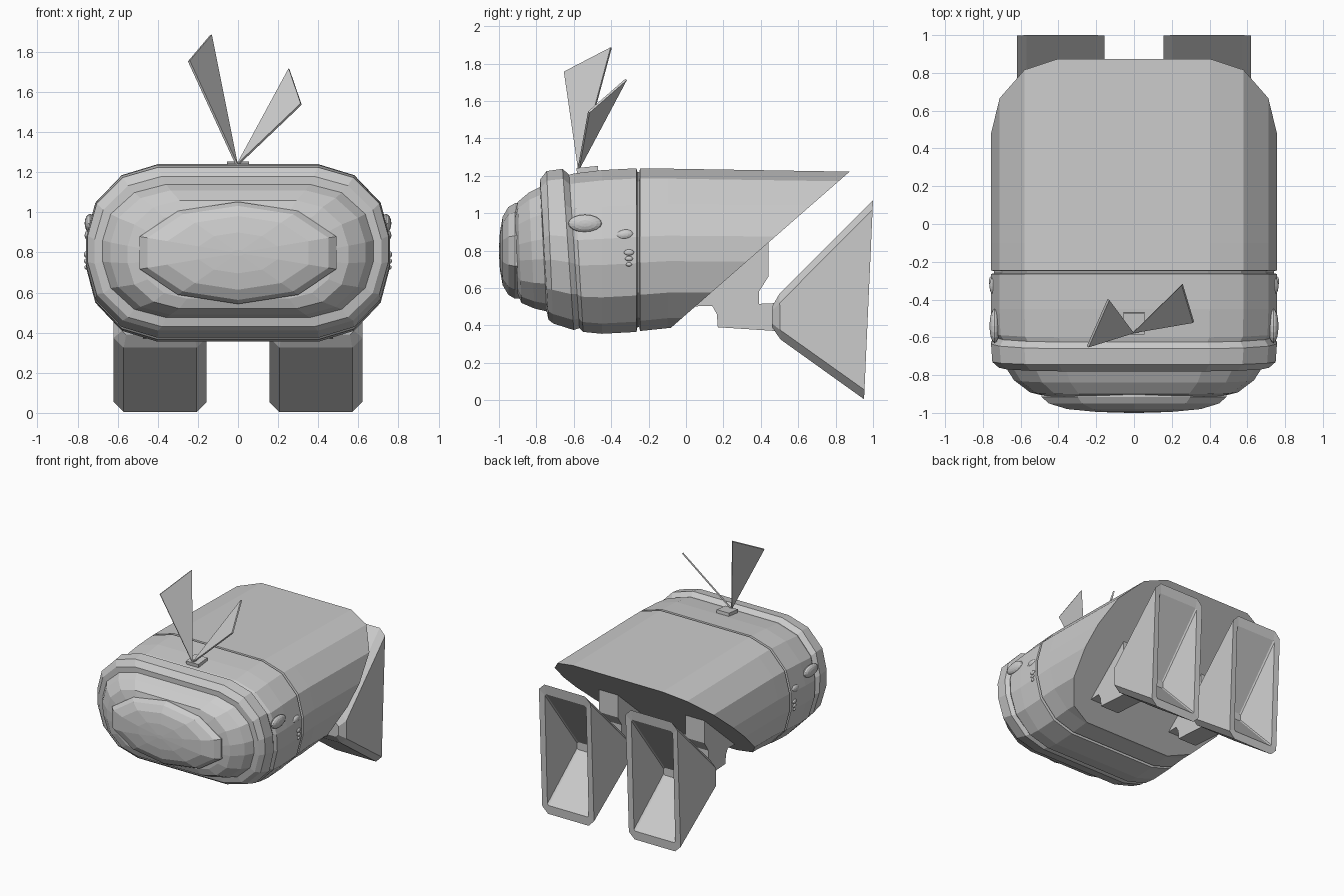
import bpy, bmesh
from mathutils import Matrix, Vector

if "Cube" in bpy.data.objects:
    bpy.data.objects.remove(bpy.data.objects["Cube"])


def finish(name, bm):
    bmesh.ops.recalc_face_normals(bm, faces=bm.faces)
    mesh = bpy.data.meshes.new(name)
    bm.to_mesh(mesh)
    bm.free()
    obj = bpy.data.objects.new(name, mesh)
    bpy.context.collection.objects.link(obj)
    return obj


def loft(rings):
    """Skin closed rings of points and cap both ends."""
    bm = bmesh.new()
    loops = [[bm.verts.new(p) for p in r] for r in rings]
    n = len(loops[0])
    for a, b in zip(loops, loops[1:]):
        for i in range(n):
            j = (i + 1) % n
            bm.faces.new((a[i], a[j], b[j], b[i]))
    bm.faces.new(loops[0])
    bm.faces.new(loops[-1])
    return bm


def section(profile, y_top, y_bot, z_top, z_bot, w, cx=0):
    """Place a unit xz profile, leaning from y_bot to y_top."""
    out = []
    for x, z in profile:
        t = (z + 1) / 2
        out.append((cx + x * w, y_bot + (y_top - y_bot) * t, z_bot + (z_top - z_bot) * t))
    return out


def mirrored(quarter):
    right = quarter + [(x, -z) for x, z in reversed(quarter)]
    return right + [(-x, z) for x, z in reversed(right)]


HULL = mirrored([(.53, 1), (.766, .875), (.94, .555), (1, .16)])

# Rear hull, sliced off on a slant
bm = loft([section(HULL, *s) for s in [
    (-.25, -.25, 1.22, .39, .74), (-.245, -.245, 1.24, .37, .757),
    (-.1, -.1, 1.238, .385, .757), (1.1, 1.1, 1.218, .39, .757)]])
cut = bmesh.ops.bisect_plane(bm, geom=bm.verts[:] + bm.edges[:] + bm.faces[:],
                             plane_co=(0, .875, 1.222), plane_no=(0, .83, -.95),
                             clear_outer=True)
bmesh.ops.contextual_create(bm, geom=[e for e in cut["geom_cut"]
                                      if isinstance(e, bmesh.types.BMEdge)])
finish("rear_hull", bm)

# Front hull with collar lip and stepped nose
finish("front_hull", loft([section(HULL, *s) for s in [
    (-.245, -.245, 1.22, .39, .74), (-.26, -.26, 1.22, .39, .74),
    (-.265, -.265, 1.24, .365, .757), (-.45, -.45, 1.23, .355, .757),
    (-.60, -.55, 1.212, .365, .752), (-.625, -.57, 1.205, .385, .735),
    (-.66, -.60, 1.237, .375, .757), (-.745, -.71, 1.225, .41, .75),
    (-.78, -.735, 1.18, .43, .715), (-.78, -.745, 1.14, .475, .675),
    (-.84, -.81, 1.11, .49, .635), (-.90, -.88, 1.06, .52, .55),
    (-.915, -.90, 1.0, .57, .48)]]))

# Faceted nose dome
right = [(.61, .82), (1, .32), (1, -.32), (.61, -.82)]
NOSE = [(0, 1)] + right + [(0, -1)] + [(-x, z) for x, z in reversed(right)]
finish("nose_dome", loft([section(NOSE, y, y, .798 + .255 * k, .798 - .255 * k, .49 * k)
                          for y, k in [(-.87, 1), (-.915, 1), (-.95, .92), (-.98, .72),
                                       (-.995, .4), (-1, .06)]]))


def chamfered(hw, y_top, y_bot, z_top, z_bot, c, cx):
    cz = 2 * c / (z_top - z_bot)
    return section(mirrored([(1 - c / hw, 1), (1, 1 - cz)]), y_top, y_bot, z_top, z_bot, hw, cx)


for side, sx in (("left", -1), ("right", 1)):
    cx = .388 * sx
    # Flared thruster horn with a hollow mouth
    finish(side + "_thruster", loft([
        chamfered(.14, .64, .64, .48, .42, .01, cx),
        chamfered(.185, .99, .955, .99, .075, .012, cx),
        chamfered(.232, 1.0, .952, 1.07, .005, .05, cx),
        chamfered(.232, .50, .505, .57, .325, .05, cx),
        chamfered(.19, .46, .46, .50, .39, .02, cx)]))

    # Bracket joining thruster to hull
    outline = [(0, .50), (.14, .505), (.165, .46), (.17, .39), (.48, .37), (.50, .52),
               (.39, .515), (.39, .58), (.44, .66), (.44, .87), (.36, .80)]
    finish(side + "_bracket", loft([[(cx + d, y, z) for y, z in outline]
                                    for d in (-.085, .085)]))

    # Side eye, small eye and three dots
    for i, (x, y, z, ry, rz, rx) in enumerate([
            (.738, -.54, .945, .09, .047, .027), (.745, -.327, .885, .047, .027, .02),
            (.757, -.305, .79, .027, .016, .011), (.757, -.305, .757, .021, .013, .011),
            (.755, -.305, .726, .016, .011, .011)]):
        bm = bmesh.new()
        tilt = Matrix.Rotation(.12 if i == 1 else 0, 4, 'X')
        m = Matrix.Translation((x * sx, y, z)) @ tilt @ Matrix.Diagonal((rx, ry, rz, 1)) \
            @ Matrix.Rotation(1.5708, 4, 'Y')
        bmesh.ops.create_uvsphere(bm, u_segments=16, v_segments=8, radius=1, matrix=m)
        finish(f"{side}_{'eye' if i == 0 else 'side_dot_%d' % i}", bm)

# Antenna base
bm = bmesh.new()
bmesh.ops.create_cube(bm, size=1, matrix=Matrix.Translation((0, -.527, 1.232))
                      @ Matrix.Rotation(.1, 4, 'X') @ Matrix.Diagonal((.11, .115, .03, 1)))
finish("antenna_base", bm)

# Triangular antenna blades
for name, tips in (("left_antenna", [(-.245, -.65, 1.755), (-.135, -.40, 1.885)]),
                   ("right_antenna", [(.255, -.32, 1.715), (.315, -.52, 1.54)])):
    pts = [Vector((-.005, -.575, 1.235))] + [Vector(t) for t in tips]
    off = (pts[1] - pts[0]).cross(pts[2] - pts[0]).normalized() * .006
    finish(name, loft([[p - off for p in pts], [p + off for p in pts]]))
